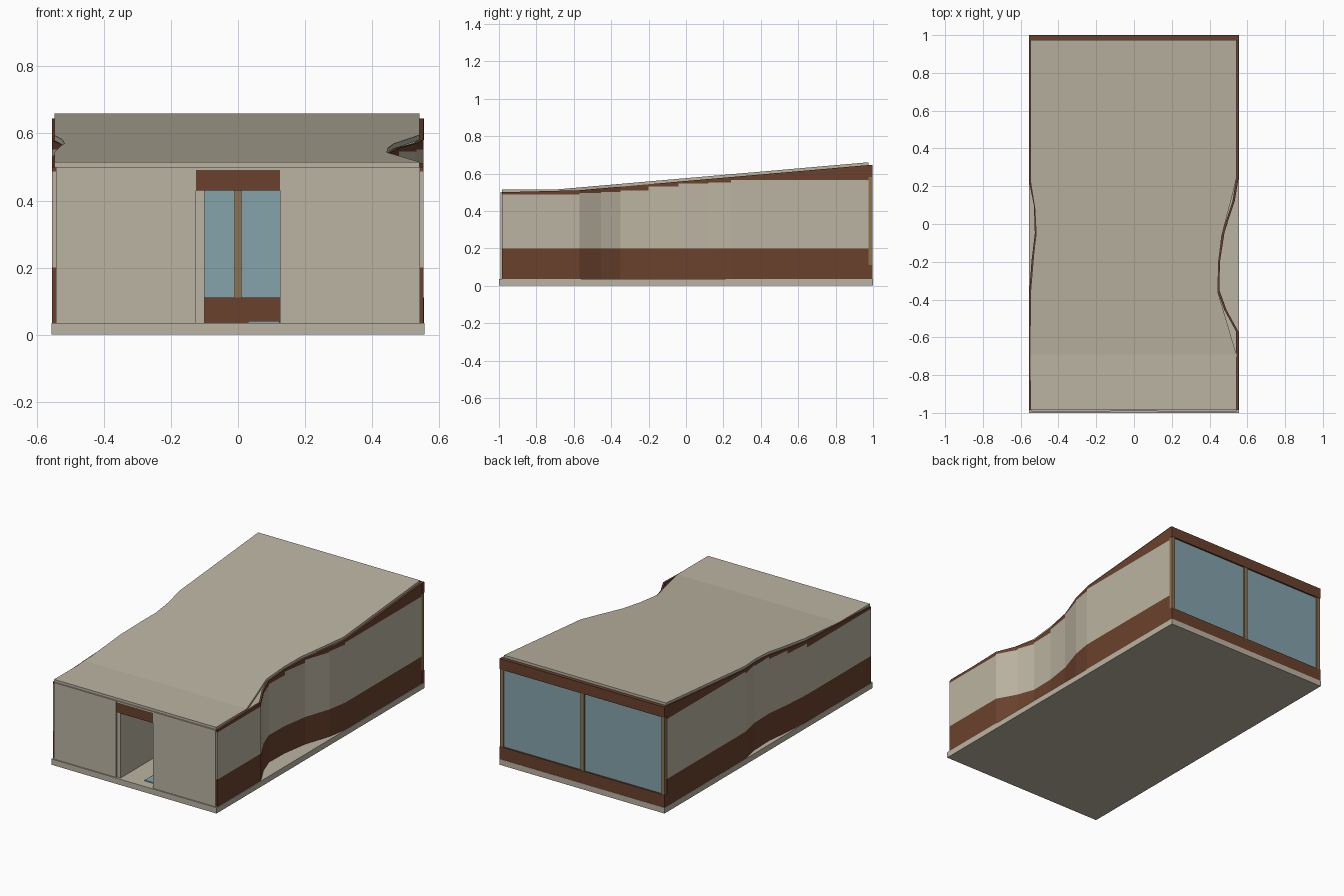
import bpy, bmesh

if "Cube" in bpy.data.objects:
    bpy.data.objects.remove(bpy.data.objects["Cube"])

def material(name, color):
    m = bpy.data.materials.new(name)
    m.diffuse_color = (*color, 1)
    m.use_nodes = True
    m.node_tree.nodes["Principled BSDF"].inputs["Base Color"].default_value = m.diffuse_color
    return m

CREAM = material("cream_plaster", (0.50, 0.455, 0.36))
BROWN = material("brown_cladding", (0.145, 0.053, 0.026))
GLASS = material("blue_glass", (0.23, 0.37, 0.41))
TAN = material("tan_wood", (0.27, 0.17, 0.08))

def finish(name, bm, mats):
    bmesh.ops.remove_doubles(bm, verts=bm.verts, dist=0.0001)
    bmesh.ops.recalc_face_normals(bm, faces=bm.faces)
    me = bpy.data.meshes.new(name)
    bm.to_mesh(me)
    bm.free()
    for m in mats:
        me.materials.append(m)
    ob = bpy.data.objects.new(name, me)
    bpy.context.collection.objects.link(ob)
    return ob

def box(name, x, y, z, mat):
    bm = bmesh.new()
    bmesh.ops.create_cube(bm, size=1)
    for v in bm.verts:
        for i, (a, b) in enumerate((x, y, z)):
            v.co[i] = (a + b) / 2 + v.co[i] * (b - a)
    return finish(name, bm, [mat])

def roof_z(y):
    # flat at the front, then rising to the back
    return 0.515 if y < -0.69 else 0.515 + 0.145 * (y + 0.69) / 1.665

def outline(pts, y):
    for (y0, x0), (y1, x1) in zip(pts, pts[1:]):
        if y <= y1:
            return x0 + (x1 - x0) * (y - y0) / (y1 - y0)
    return pts[-1][1]

def side_wall(name, pts, steps, thick):
    # wavy wall: brown base, cream middle with stepped top, brown fascia
    bm = bmesh.new()
    quad = lambda cs, m: setattr(bm.faces.new([bm.verts.new(c) for c in cs]), "material_index", m)
    top = lambda y: roof_z(y) - 0.015
    last = len(pts) - 2
    for i, ((y0, x0), (y1, x1)) in enumerate(zip(pts, pts[1:])):
        levels = [(0.035, 0.035), (0.2, 0.2), (steps[i], steps[i]), (top(y0), top(y1))]
        for b, (lo, hi) in enumerate(zip(levels, levels[1:])):
            m = 0 if b == 1 else 1
            for d in (0, thick):
                quad([(x0 + d, y0, lo[0]), (x1 + d, y1, lo[1]),
                      (x1 + d, y1, hi[1]), (x0 + d, y0, hi[0])], m)
            if i == 0:
                quad([(x0, y0, lo[0]), (x0 + thick, y0, lo[0]),
                      (x0 + thick, y0, hi[0]), (x0, y0, hi[0])], m)
            if i == last:
                quad([(x1, y1, lo[1]), (x1 + thick, y1, lo[1]),
                      (x1 + thick, y1, hi[1]), (x1, y1, hi[1])], m)
        for z in (levels[0], levels[-1]):
            quad([(x0, y0, z[0]), (x1, y1, z[1]),
                  (x1 + thick, y1, z[1]), (x0 + thick, y0, z[0])], 1)
    return finish(name, bm, [CREAM, BROWN])

# Side walls as (y, x) plan lines
RIGHT = [(-0.985, 0.553), (-0.57, 0.553), (-0.455, 0.49), (-0.35, 0.452), (-0.2, 0.455),
         (-0.04, 0.48), (0.12, 0.533), (0.24, 0.553), (0.975, 0.553)]
LEFT = [(-0.985, -0.555), (-0.37, -0.555), (-0.2, -0.543), (-0.05, -0.525),
        (0.1, -0.53), (0.22, -0.555), (0.975, -0.555)]
side_wall("right_wall", RIGHT, [0.487, 0.495, 0.502, 0.51, 0.53, 0.547, 0.553, 0.565], -0.012)
side_wall("left_wall", LEFT, [0.487, 0.51, 0.53, 0.545, 0.553, 0.565], 0.012)

# Roof sheet with curved side edges
ROOF_R = [(-0.985, 0.542), (-0.69, 0.542), (-0.53, 0.495), (-0.36, 0.444), (-0.2, 0.448),
          (-0.06, 0.465), (0.13, 0.515), (0.24, 0.542), (0.975, 0.542)]
ROOF_L = [(-0.985, -0.547), (-0.35, -0.547), (-0.15, -0.53), (-0.05, -0.518),
          (0.08, -0.525), (0.22, -0.547), (0.975, -0.547)]
ys = sorted({p[0] for p in ROOF_R + ROOF_L})
bm = bmesh.new()
rows = []
for y in ys:
    l, r, z = outline(ROOF_L, y), outline(ROOF_R, y), roof_z(y)
    rows.append([bm.verts.new(c) for c in
                 ((l, y, z), (r, y, z), (r, y, z - 0.015), (l, y, z - 0.015))])
for a, b in zip(rows, rows[1:]):
    for i in range(4):
        j = (i + 1) % 4
        bm.faces.new((a[i], a[j], b[j], b[i]))
bm.faces.new(rows[0])
bm.faces.new(rows[-1])
finish("roof", bm, [CREAM])

# Floor slab
box("floor_slab", (-0.556, 0.556), (-1, 1), (0, 0.035), CREAM)

# Front wall, doorway, and hall partition behind it
for side, a, b in (("left", -0.543, -0.125), ("right", 0.125, 0.543)):
    box("front_wall_" + side, (a, b), (-0.993, -0.978), (0.035, 0.5), CREAM)
box("door_header", (-0.125, 0.125), (-0.99, -0.975), (0.43, 0.491), BROWN)
box("front_wall_top", (-0.125, 0.125), (-0.99, -0.978), (0.491, 0.5), CREAM)
box("hall_partition", (-0.125, -0.1), (-0.985, -0.5), (0.035, 0.49), CREAM)
box("floor_panel", (0.03, 0.124), (-0.94, -0.6), (0.035, 0.04), GLASS)

# Glazed back wall
box("back_sill", (-0.555, 0.555), (0.975, 0.998), (0.035, 0.11), BROWN)
box("back_header", (-0.555, 0.555), (0.975, 0.998), (0.58, 0.645), BROWN)
box("back_glass", (-0.54, 0.54), (0.982, 0.988), (0.11, 0.58), GLASS)
for name, x in (("left_post", -0.542), ("centre_post", 0), ("right_post", 0.542)):
    box(name, (x - 0.011, x + 0.011), (0.975, 0.996), (0.11, 0.58), TAN)
